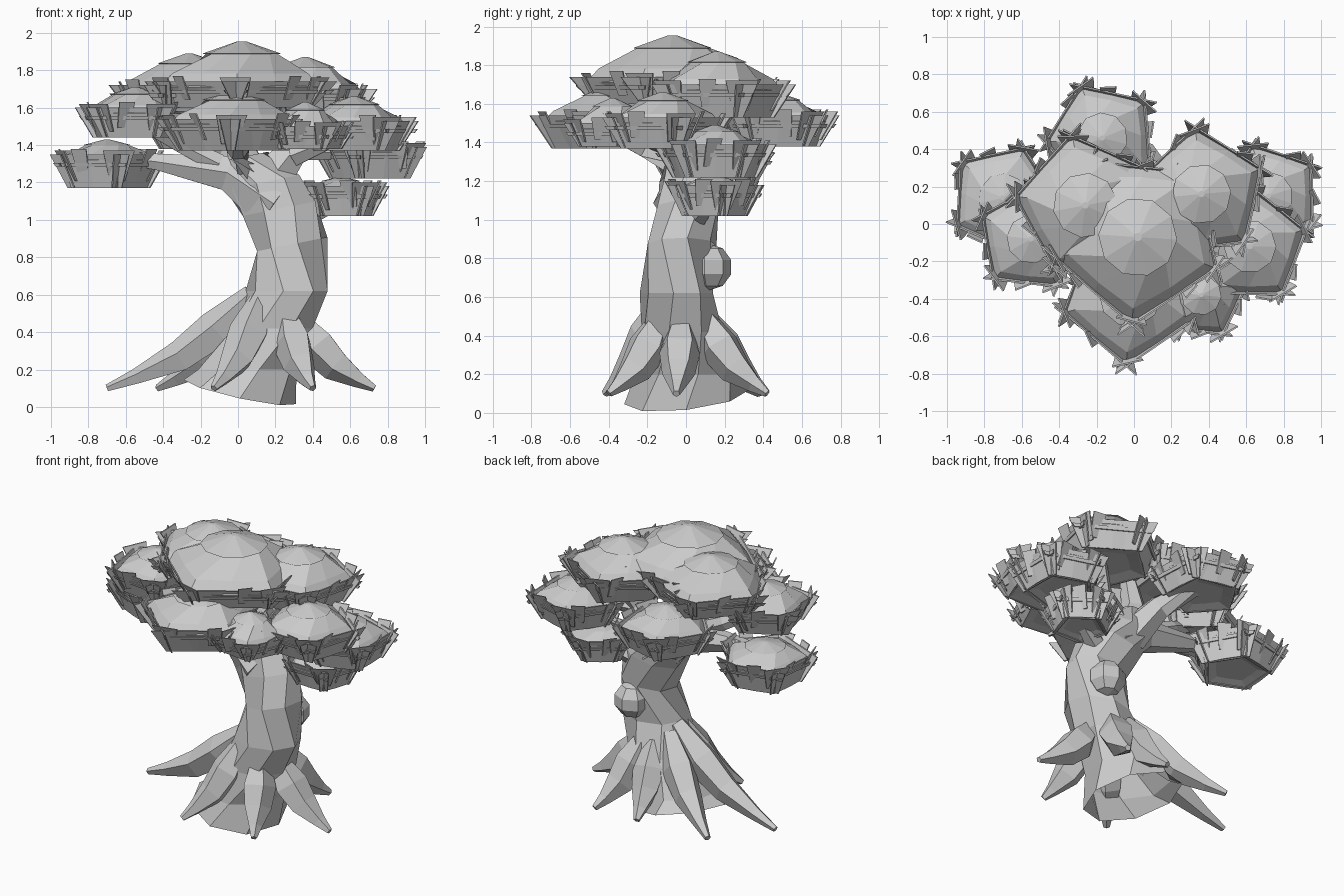
import bpy, bmesh, math, random
from mathutils import Vector

if "Cube" in bpy.data.objects:
    bpy.data.objects.remove(bpy.data.objects["Cube"])

random.seed(4)
grey = bpy.data.materials.new("grey")
grey.diffuse_color = (0.6, 0.6, 0.6, 1)
grey.use_nodes = True
grey.node_tree.nodes["Principled BSDF"].inputs["Base Color"].default_value = grey.diffuse_color


def finish(bm, name):
    bmesh.ops.recalc_face_normals(bm, faces=bm.faces)
    me = bpy.data.meshes.new(name)
    bm.to_mesh(me)
    bm.free()
    me.materials.append(grey)
    ob = bpy.data.objects.new(name, me)
    bpy.context.collection.objects.link(ob)
    return ob


def skin(bm, rings, bottom=True):
    """Join equal-sized rings of points into a tube."""
    vs = [[bm.verts.new(p) for p in r] for r in rings]
    n = len(vs[0])
    for a, b in zip(vs, vs[1:]):
        for i in range(n):
            j = (i + 1) % n
            bm.faces.new((a[i], a[j], b[j], b[i]))
    if bottom:
        bm.faces.new(vs[0])
    bm.faces.new(vs[-1])


def limb(name, path, sides):
    """Tapered faceted tube; path holds (x, y, z, radius)."""
    pts = [Vector(p[:3]) for p in path]
    rings = []
    for k, p in enumerate(pts):
        d = (pts[min(k + 1, len(pts) - 1)] - pts[max(k - 1, 0)]).normalized()
        ref = Vector((0, 1, 0)) if abs(d.y) < 0.8 else Vector((1, 0, 0))
        u = d.cross(ref).normalized()
        v = d.cross(u)
        r = path[k][3]
        rings.append([p + (u * math.cos(t) + v * math.sin(t)) * r
                      for t in (math.tau * (i + 0.5) / sides for i in range(sides))])
    bm = bmesh.new()
    skin(bm, rings)
    return finish(bm, name)


# trunk: rings (x, y, z, x radius, y radius), open foot cut at a slant
sections = [(0.01, 0, 0.08, 0.30, 0.32), (0.05, 0, 0.2, 0.27, 0.27),
            (0.18, -0.02, 0.42, 0.23, 0.22), (0.26, -0.05, 0.62, 0.22, 0.19),
            (0.29, -0.02, 0.87, 0.19, 0.18), (0.22, 0.01, 1.06, 0.21, 0.17),
            (0.13, 0.02, 1.2, 0.2, 0.16), (0.04, 0.03, 1.34, 0.12, 0.12)]
rings = []
for k, (x, y, z, rx, ry) in enumerate(sections):
    ring = []
    for i in range(8):
        t = math.tau * (i + 0.3 * k % 1) / 8
        c, s = math.cos(t), math.sin(t)
        lean = (-0.065 * c + 0.035 * s) if k == 0 else (0.2 * c * rx if 4 <= k else 0)
        ring.append((x + c * rx, y + s * ry, z + lean))
    rings.append(ring)
bm = bmesh.new()
skin(bm, rings, bottom=False)
finish(bm, "trunk")

# knot on the back of the trunk
bm = bmesh.new()
bmesh.ops.create_uvsphere(bm, u_segments=7, v_segments=5, radius=0.12)
bmesh.ops.translate(bm, verts=bm.verts, vec=(0.32, 0.12, 0.755))
finish(bm, "knot")

# roots: tip x, tip y, start height
for x, y, h in [(-0.7, 0.03, 0.6), (-0.43, 0.38, 0.55), (-0.13, -0.42, 0.58),
                (0.4, -0.4, 0.5), (0.73, -0.05, 0.47), (0.4, 0.42, 0.5),
                (0.08, 0.42, 0.5)]:
    cx, cy = 0.2, -0.02
    a = math.atan2(y - cy, x - cx)
    sx, sy = cx + 0.12 * math.cos(a), cy + 0.12 * math.sin(a)
    path = []
    for f, g, r in [(0, 1, 0.06), (0.25, 0.62, 0.11), (0.5, 0.33, 0.09),
                    (0.8, 0.12, 0.045), (1, 0, 0.02)]:
        path.append((sx + (x - sx) * f, sy + (y - sy) * f, 0.1 + (h - 0.1) * g, r))
    limb("root", path, 5)

# branches under each leaf pad
for path in [
    [(0.2, 0, 1.08, 0.17), (-0.05, 0.02, 1.25, 0.11), (-0.43, 0.06, 1.31, 0.05), (-0.7, 0.13, 1.34, 0.035)],
    [(0.08, 0.02, 1.2, 0.12), (0, 0, 1.42, 0.08), (0.02, -0.04, 1.68, 0.05)],
    [(0.16, 0.02, 1.2, 0.13), (0.32, 0.05, 1.4, 0.08), (0.42, 0.15, 1.6, 0.05)],
    [(0.3, 0, 1.35, 0.07), (0.58, -0.1, 1.46, 0.04)],
    [(0.32, 0.05, 1.36, 0.05), (0.72, 0.15, 1.36, 0.03)],
    [(0.3, 0.03, 1, 0.08), (0.55, 0.13, 1.1, 0.04)],
    [(0.08, 0.05, 1.18, 0.12), (-0.03, 0.22, 1.36, 0.08), (-0.16, 0.46, 1.46, 0.05)],
    [(0.08, 0, 1.2, 0.1), (0, -0.2, 1.37, 0.06), (0, -0.38, 1.45, 0.04)],
    [(-0.1, 0, 1.3, 0.06), (-0.3, 0, 1.4, 0.05), (-0.52, -0.08, 1.52, 0.04)],
]:
    limb("branch", path, 6)


def plate(bm, centre, ang, tilt, top_w, low_w, up, down):
    """Thin upright leaf plate, wider at its top edge, leaning outward."""
    out = Vector((math.cos(ang), math.sin(ang), 0))
    side = Vector((-out.y, out.x, 0))
    rise = Vector((out.x * tilt, out.y * tilt, 1))
    quads = []
    for off in (-0.004, 0.004):
        quads.append([centre + out * off + side * w + rise * h for w, h in
                      ((-top_w, up), (top_w, up), (low_w, -down), (-low_w, -down))])
    skin(bm, quads)


def pad(x, y, rim, rad, top, drop, turn, sides=5):
    """Domed leaf pad with a raised cap and crossing leaf plates."""
    bm = bmesh.new()
    o = Vector((x, y, rim))
    rings = []
    for f, z, tw in [(0.5, -drop * 0.85, 0), (0.8, -drop, 0), (1, 0, 0), (0.85, top * 0.3, 0),
                     (0.43, top * 0.72, 0.5), (0.47, top * 0.73, 0.5), (0.05, top, 0.5)]:
        rings.append([o + Vector((math.cos(t) * f * rad, math.sin(t) * f * rad, z))
                      for t in (turn + math.pi * (i + tw) / sides for i in range(sides * 2))])
    # keep the pentagon outline by pulling mid-side points in to the flat
    apo = math.cos(math.pi / sides) * rad
    half = math.sin(math.pi / sides) * rad
    for k in range(4):
        for i in range(1, sides * 2, 2):
            p = rings[k][i]
            rings[k][i] = Vector((o.x + (p.x - o.x) * 0.84, o.y + (p.y - o.y) * 0.84, p.z))
    skin(bm, rings)
    for i in range(sides):
        a = turn + math.tau * (i + 0.5) / sides
        out = Vector((math.cos(a), math.sin(a), 0))
        side = Vector((-out.y, out.x, 0))
        j = random.uniform(-0.04, 0.04)
        # long side plate and a narrow strip on the rim
        plate(bm, o + out * apo, a + j, 0.4, half * 1.4, half * 0.95, 0.03, drop)
        plate(bm, o + out * (apo + 0.014), a - j, 0.4, half * 1.3, half * 1.22, -0.015, 0.035)
        # short slat standing on the side
        c = o + out * (apo + 0.01) + side * random.uniform(-0.5, 0.5) * half
        plate(bm, c, a + random.uniform(-0.5, 0.5), 0.45, 0.045, 0.03, 0.06, drop * 0.6)
        # shards crossing the corner
        b = turn + math.tau * i / sides
        c = o + Vector((math.cos(b), math.sin(b), 0)) * rad * 0.95
        plate(bm, c, b + random.uniform(-0.3, 0.3), 0.5, 0.085, 0.04, 0.05, drop * 0.75)
    finish(bm, "leaf_pad")


# leaf pads: x, y, rim height, radius, dome height, skirt depth, turn
for p in [(0.02, -0.07, 1.71, 0.45, 0.245, 0.11, -0.38),
          (-0.70, 0.14, 1.32, 0.28, 0.11, 0.15, 1.17),
          (-0.55, -0.08, 1.57, 0.28, 0.14, 0.13, 0.2),
          (-0.02, -0.38, 1.51, 0.36, 0.18, 0.14, -0.37),
          (0.62, -0.12, 1.50, 0.3, 0.16, 0.13, 0.3),
          (0.72, 0.15, 1.36, 0.275, 0.13, 0.14, 0.63),
          (0.55, 0.14, 1.15, 0.22, 0.08, 0.13, 0.3),
          (-0.17, 0.46, 1.51, 0.29, 0.15, 0.13, 0.7),
          (0.36, 0.16, 1.67, 0.34, 0.2, 0.14, 1.66),
          (-0.26, 0.1, 1.69, 0.37, 0.2, 0.11, 0.5),
          (0.36, -0.38, 1.47, 0.23, 0.16, 0.09, 0.21)]:
    pad(*p)
